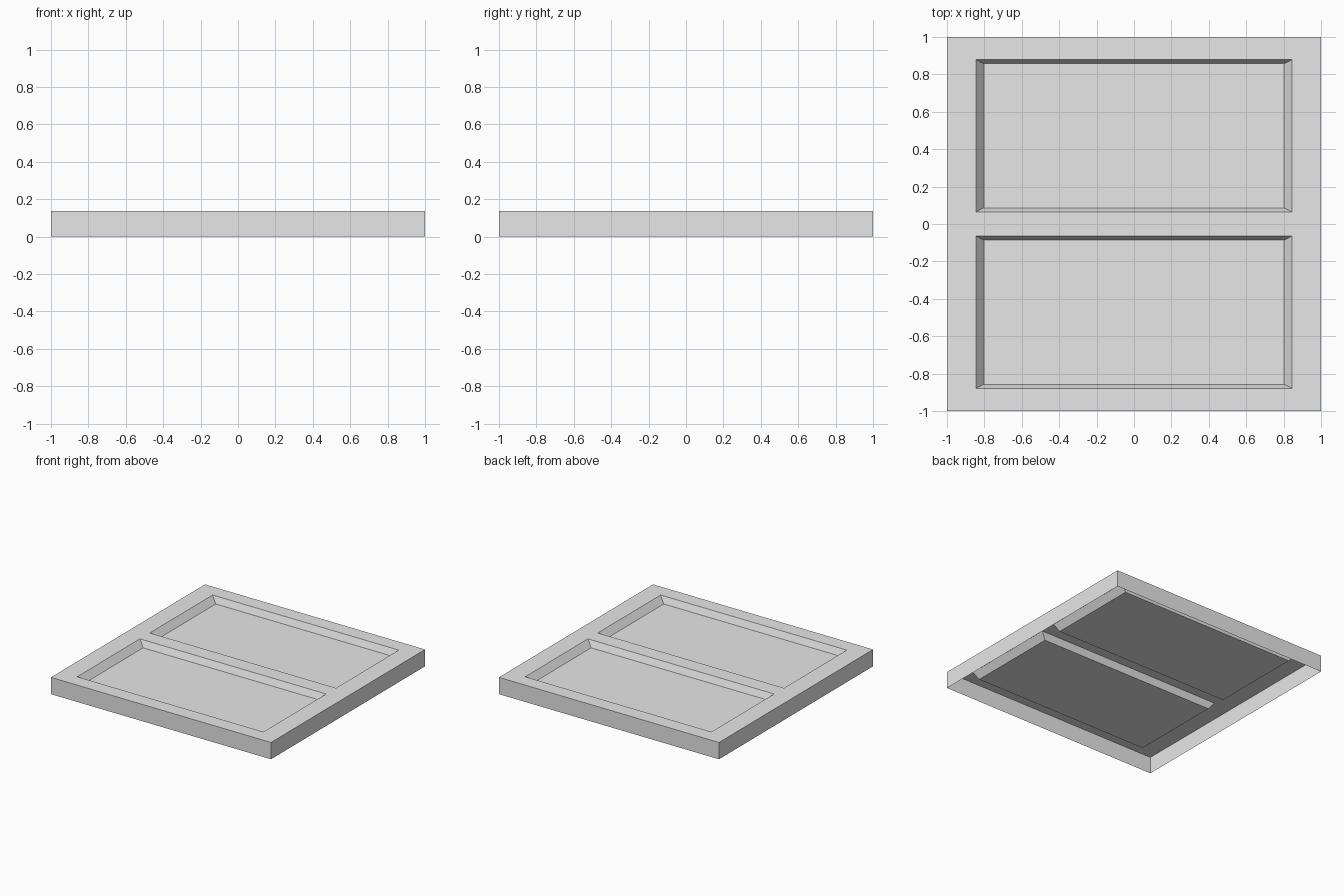
import bpy
import bmesh
from mathutils import Vector

HEIGHT = 0.138
DEPTH = 0.054
HALF_X = 0.846                # half length of a recess
Y_IN, Y_OUT = 0.064, 0.879    # recess extent away from the centre bar
SLOPE_X, SLOPE_Y = 0.043, 0.022

cube = bpy.data.objects.get("Cube")
if cube:
    bpy.data.objects.remove(cube, do_unlink=True)

grey = bpy.data.materials.new("plain_grey")
grey.use_nodes = True
colour = (0.8, 0.8, 0.8, 1)
grey.diffuse_color = colour
grey.node_tree.nodes["Principled BSDF"].inputs["Base Color"].default_value = colour

# Square top sheet
bm = bmesh.new()
bmesh.ops.create_grid(bm, x_segments=1, y_segments=1, size=1)
bmesh.ops.translate(bm, verts=bm.verts, vec=(0, 0, HEIGHT))

# Outer skirt, open underneath
skirt = bmesh.ops.extrude_edge_only(bm, edges=bm.edges[:])
for v in skirt["geom"]:
    if isinstance(v, bmesh.types.BMVert):
        v.co.z = 0


def cut_top(axis, offset):
    """Score the top sheet along a line across one axis."""
    top = [f for f in bm.faces if f.calc_center_median().z > HEIGHT - 0.001]
    geom = {g for f in top for g in (f, *f.edges, *f.verts)}
    normal, point = Vector(), Vector()
    normal[axis], point[axis] = 1, offset
    bmesh.ops.bisect_plane(bm, geom=list(geom), plane_co=point, plane_no=normal)


for side in (-1, 1):
    cut_top(0, side * HALF_X)
    cut_top(1, side * Y_IN)
    cut_top(1, side * Y_OUT)

# Two sunken panels with sloping walls
panels = []
for f in bm.faces:
    c = f.calc_center_median()
    if c.z > HEIGHT - 0.001 and abs(c.x) < 0.1 and Y_IN < abs(c.y) < Y_OUT:
        panels.append(f)
for f in bmesh.ops.extrude_discrete_faces(bm, faces=panels)["faces"]:
    c = f.calc_center_median()
    for v in f.verts:
        v.co.x -= SLOPE_X if v.co.x > c.x else -SLOPE_X
        v.co.y -= SLOPE_Y if v.co.y > c.y else -SLOPE_Y
        v.co.z -= DEPTH

bmesh.ops.recalc_face_normals(bm, faces=bm.faces)
bm.faces.ensure_lookup_table()
top_face = max(bm.faces, key=lambda f: f.calc_center_median().z)
if top_face.normal.z < 0:
    bmesh.ops.reverse_faces(bm, faces=bm.faces)

mesh = bpy.data.meshes.new("recessed_panel")
bm.to_mesh(mesh)
bm.free()
mesh.materials.append(grey)
bpy.context.collection.objects.link(bpy.data.objects.new("recessed_panel", mesh))
